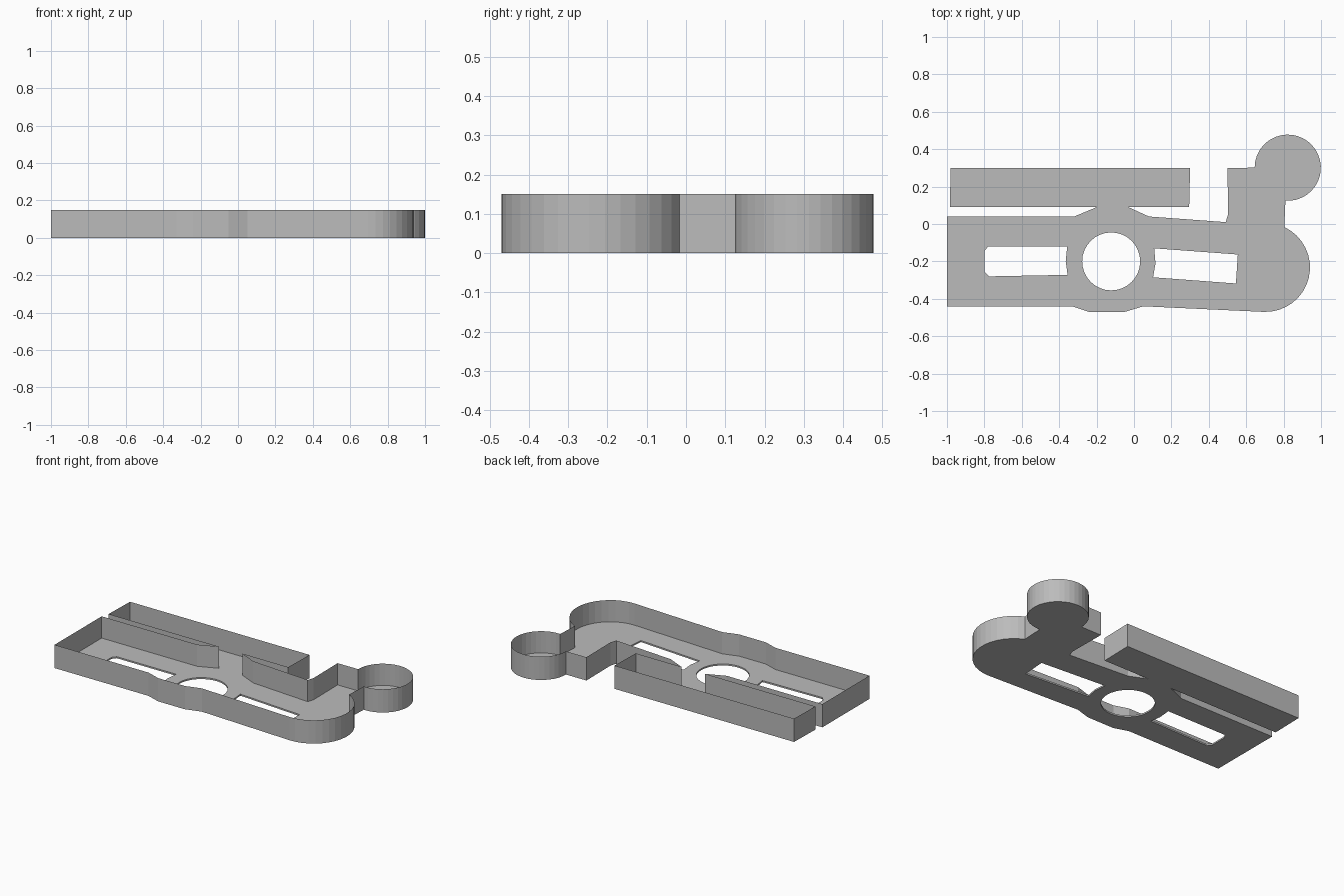
import bpy
import bmesh
from math import cos, sin, radians

cube = bpy.data.objects.get("Cube")
if cube:
    bpy.data.objects.remove(cube, do_unlink=True)

HEIGHT = 0.15
FLOOR = 0.01

grey = bpy.data.materials.new("plain grey")
grey.use_nodes = True
colour = (0.5, 0.5, 0.5, 1)
grey.diffuse_color = colour
grey.node_tree.nodes["Principled BSDF"].inputs["Base Color"].default_value = colour


def arc(cx, cy, r, start, end, steps):
    """Points along a circular arc, angles in degrees."""
    angles = [radians(start + (end - start) * i / steps) for i in range(steps + 1)]
    return [(cx + r * cos(a), cy + r * sin(a)) for a in angles]


def add_loop(bm, points):
    """Closed loop of edges on the ground."""
    verts = [bm.verts.new((x, y, 0)) for x, y in points]
    return [bm.edges.new((v, verts[(i + 1) % len(verts)])) for i, v in enumerate(verts)]


def make_object(name, bm):
    mesh = bpy.data.meshes.new(name)
    bm.to_mesh(mesh)
    bm.free()
    mesh.materials.append(grey)
    obj = bpy.data.objects.new(name, mesh)
    bpy.context.collection.objects.link(obj)
    return obj


# Outer contour: body, rounded end, round knob, bracket, neck and back bar
outline = [(-1, -0.44), (-0.33, -0.44), (-0.24, -0.47), (-0.05, -0.47), (0.05, -0.44)]
outline += arc(0.703, -0.232, 0.238, -92, 65, 16)
outline += arc(0.822, 0.301, 0.177, -94, 180, 28)
outline += [(0.5, 0.3), (0.503, 0.05), (0.49, 0.01), (0.08, 0.04), (-0.03, 0.09),
            (0.295, 0.09), (0.3, 0.3), (-0.98, 0.3), (-0.985, 0.09),
            (-0.2, 0.09), (-0.32, 0.04), (-1, 0.04)]

# Openings in the floor
round_hole = arc(-0.122, -0.2, 0.155, 0, 348.75, 31)
left_slot = [(-0.78, -0.12), (-0.357, -0.12), (-0.365, -0.2), (-0.355, -0.272),
             (-0.775, -0.28), (-0.8, -0.255), (-0.8, -0.145)]
right_slot = [(0.108, -0.13), (0.555, -0.163), (0.545, -0.318), (0.102, -0.285),
              (0.115, -0.21)]

# Thin floor plate with its openings
bm = bmesh.new()
edges = []
for points in (outline, round_hole, left_slot, right_slot):
    edges += add_loop(bm, points)
bmesh.ops.triangle_fill(bm, edges=edges, use_beauty=True, normal=(0, 0, 1))
bmesh.ops.dissolve_limit(bm, angle_limit=0.01, verts=bm.verts[:], edges=bm.edges[:])
for face in bm.faces:
    face.normal_update()
    if face.normal.z < 0:
        face.normal_flip()
floor = make_object("floor", bm)
thickness = floor.modifiers.new("thickness", 'SOLIDIFY')
thickness.thickness = FLOOR
thickness.offset = 1

# Sheet wall standing on the contour
bm = bmesh.new()
edges = add_loop(bm, outline)
walls = bmesh.ops.extrude_edge_only(bm, edges=edges)["geom"]
top = [g for g in walls if isinstance(g, bmesh.types.BMVert)]
bmesh.ops.translate(bm, verts=top, vec=(0, 0, HEIGHT))
bmesh.ops.recalc_face_normals(bm, faces=bm.faces[:])
make_object("wall", bm)
